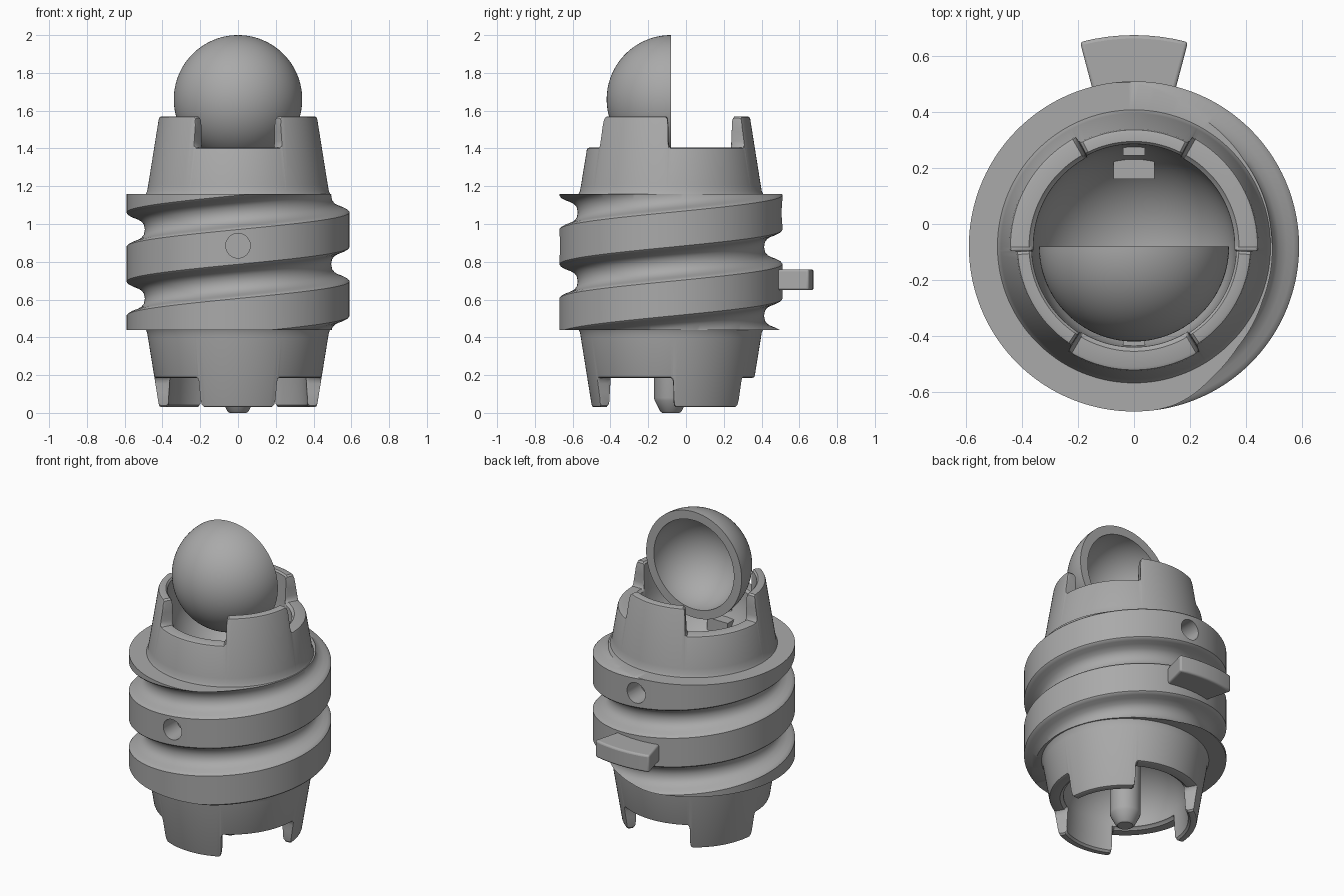
import bpy, bmesh, math
from math import sin, cos, pi, radians
from mathutils import Matrix, Vector

if "Cube" in bpy.data.objects:
    bpy.data.objects.remove(bpy.data.objects["Cube"])

AXIS_Y = -0.08          # body axis
PITCH = 0.365           # rise of the thread per turn
Z_LOW, Z_HIGH = 0.44, 1.16

grey = bpy.data.materials.new("plain grey")
grey.use_nodes = True
grey.diffuse_color = (0.4, 0.4, 0.4, 1)
grey.node_tree.nodes["Principled BSDF"].inputs["Base Color"].default_value = grey.diffuse_color


def finish(name, bm, location=(0, AXIS_Y, 0), angle=35):
    bmesh.ops.remove_doubles(bm, verts=bm.verts, dist=0.0002)
    bmesh.ops.recalc_face_normals(bm, faces=bm.faces)
    mesh = bpy.data.meshes.new(name)
    bm.to_mesh(mesh)
    bm.free()
    mesh.materials.append(grey)
    obj = bpy.data.objects.new(name, mesh)
    bpy.context.collection.objects.link(obj)
    obj.location = location
    for o in bpy.context.selected_objects:
        o.select_set(False)
    obj.select_set(True)
    bpy.context.view_layer.objects.active = obj
    if angle:
        bpy.ops.object.shade_smooth_by_angle(angle=radians(angle))
    return obj


def sweep(columns):
    """Skin neighbouring columns of points."""
    bm = bmesh.new()
    grid = [[bm.verts.new(p) for p in col] for col in columns]
    for a, b in zip(grid, grid[1:]):
        for i in range(len(a) - 1):
            bm.faces.new((a[i], b[i], b[i + 1], a[i + 1]))
    return bm


def lathe(profile, steps=96):
    return sweep([[(r * cos(t), r * sin(t), z) for r, z in profile]
                  for t in [2 * pi * i / steps for i in range(steps + 1)]])


def interp(points, x):
    for (x0, y0), (x1, y1) in zip(points, points[1:]):
        if x <= x1:
            return y0 + (y1 - y0) * max(0, x - x0) / (x1 - x0)
    return points[-1][1]


# ---- threaded body: castellated cones, helical rib, bowl and underside dome
RIB = [(0, .59), (.092, .59), (.099, .584), (.106, .57), (.115, .545),
       (.13, .517), (.152, .499), (PITCH / 2, .493)]
RAMP = [(-1.8, 0), (-.6, .07), (-.1, .2), (.1, .8), (.6, .94), (2, 1)]
OFFSETS = [s for s, r in RIB[:-1]] + [PITCH - s for s, r in reversed(RIB[1:])]
HALF_TAB = 28


def rib_radius(s):
    s = s % PITCH
    return interp(RIB, min(s, PITCH - s))


def tab(deg, centre):
    """0 in a gap, 1 on a tab; three tabs per turn."""
    d = abs((deg - centre + 60) % 120 - 60)
    return interp(RAMP, HALF_TAB - d)


def low_cone(z):
    return .42 + .06 * (z - .03) / .38


def high_cone(z):
    return .42 + .063 * (1.57 - z) / .41


def body_column(deg):
    zb = .185 - .155 * tab(deg, 30)
    zt = 1.405 + .165 * tab(deg, 90)
    arc = [pi / 2 * i / 14 for i in range(15)]
    p = [(.36 * sin(a), .2 + .3 * cos(a)) for a in arc]
    p += [(.368, zb + .012), (.38, zb), (low_cone(zb) - .014, zb),
          (low_cone(zb) - .004, zb + .004), (low_cone(zb), zb + .014),
          (.477, .4), (.481, .425), (.488, Z_LOW)]
    rise = .97 + PITCH * deg / 360
    for turn in range(-4, 3):
        for s in OFFSETS:
            z = min(Z_HIGH, max(Z_LOW, rise + turn * PITCH + s))
            p.append((rib_radius(z - rise), z))
    p += [(.488, Z_HIGH), (.481, 1.175), (.475, 1.21), (high_cone(zt), zt - .014),
          (high_cone(zt) - .004, zt - .004), (high_cone(zt) - .014, zt),
          (.375, zt), (.366, zt - .01)]
    p += [(.36 * sin(a), 1.39 - .36 * cos(a)) for a in reversed(arc)]
    t = radians(deg)
    return [(r * cos(t), r * sin(t), z) for r, z in p]


angles = {float(d) for d in range(0, 361, 2)}
for centre in range(30, 360, 60):
    for side in (-1, 1):
        angles |= {round(centre + side * (HALF_TAB - x), 3) for x, h in RAMP}
body = finish("threaded_body", sweep([body_column(d) for d in sorted(angles)]), angle=0)

# ---- blind holes in the rib, front and back
for name, side, z in (("front", -1, .885), ("back", 1, 1.06)):
    bm = bmesh.new()
    bmesh.ops.create_cone(bm, cap_ends=True, segments=40, radius1=.065, radius2=.065,
                          depth=.3, matrix=Matrix.Rotation(pi / 2, 4, "X"))
    cutter = finish(name + "_hole_cutter", bm, (0, AXIS_Y + side * .6, z), 0)
    cutter.hide_render = True
    mod = body.modifiers.new(name + "_hole", "BOOLEAN")
    mod.operation, mod.solver, mod.object = "DIFFERENCE", "EXACT", cutter
    bpy.context.view_layer.objects.active = body
    bpy.ops.object.modifier_apply(modifier=mod.name)
    bpy.data.objects.remove(cutter)
body.select_set(True)
bpy.context.view_layer.objects.active = body
bpy.ops.object.shade_smooth_by_angle(angle=radians(35))

# ---- flared lug on the back
bm = bmesh.new()
outline = []
for r, sign in ((.48, 1), (.755, -1)):
    for i in range(-4, 5):
        a = radians(90 + sign * i * 14.8 / 4)
        outline.append(bm.verts.new((r * cos(a), r * sin(a), .65)))
face = bm.faces.new(outline)
new = bmesh.ops.extrude_face_region(bm, geom=[face])["geom"]
bmesh.ops.translate(bm, vec=(0, 0, .11), verts=[g for g in new if isinstance(g, bmesh.types.BMVert)])
lug = finish("back_lug", bm)
bevel = lug.modifiers.new("soft edges", "BEVEL")
bevel.width, bevel.segments, bevel.limit_method = .012, 3, "ANGLE"

# ---- hollow half ball, open toward the back
R_OUT, R_IN, N = .34, .285, 28
quarter = [pi / 2 * i / N for i in range(N + 1)]
shell = [(R_OUT * sin(a), R_OUT * cos(a)) for a in quarter]
shell += [(R_IN * sin(a), R_IN * cos(a)) for a in reversed(quarter)]
bm = lathe(shell)
bmesh.ops.rotate(bm, verts=bm.verts, cent=(0, 0, 0), matrix=Matrix.Rotation(pi / 2, 3, "X"))
finish("half_ball", bm, (0, AXIS_Y, 1.66))

# ---- pin under the dome
finish("bottom_pin", lathe([(0, 0), (.045, 0), (.056, .008), (.085, .065),
                            (.09, .08), (.09, .5), (0, .5)], 48))

# ---- small catches inside the bowl
for name, side in (("front", -1), ("back", 1)):
    bm = bmesh.new()
    for size, y, z in (((.146, .12, .16), .3, 1.13), ((.08, .04, .13), .345, 1.27)):
        m = Matrix.Translation(Vector((0, side * y, z))) @ Matrix.Diagonal((*size, 1))
        bmesh.ops.create_cube(bm, size=1, matrix=m)
    finish(name + "_catch", bm)
